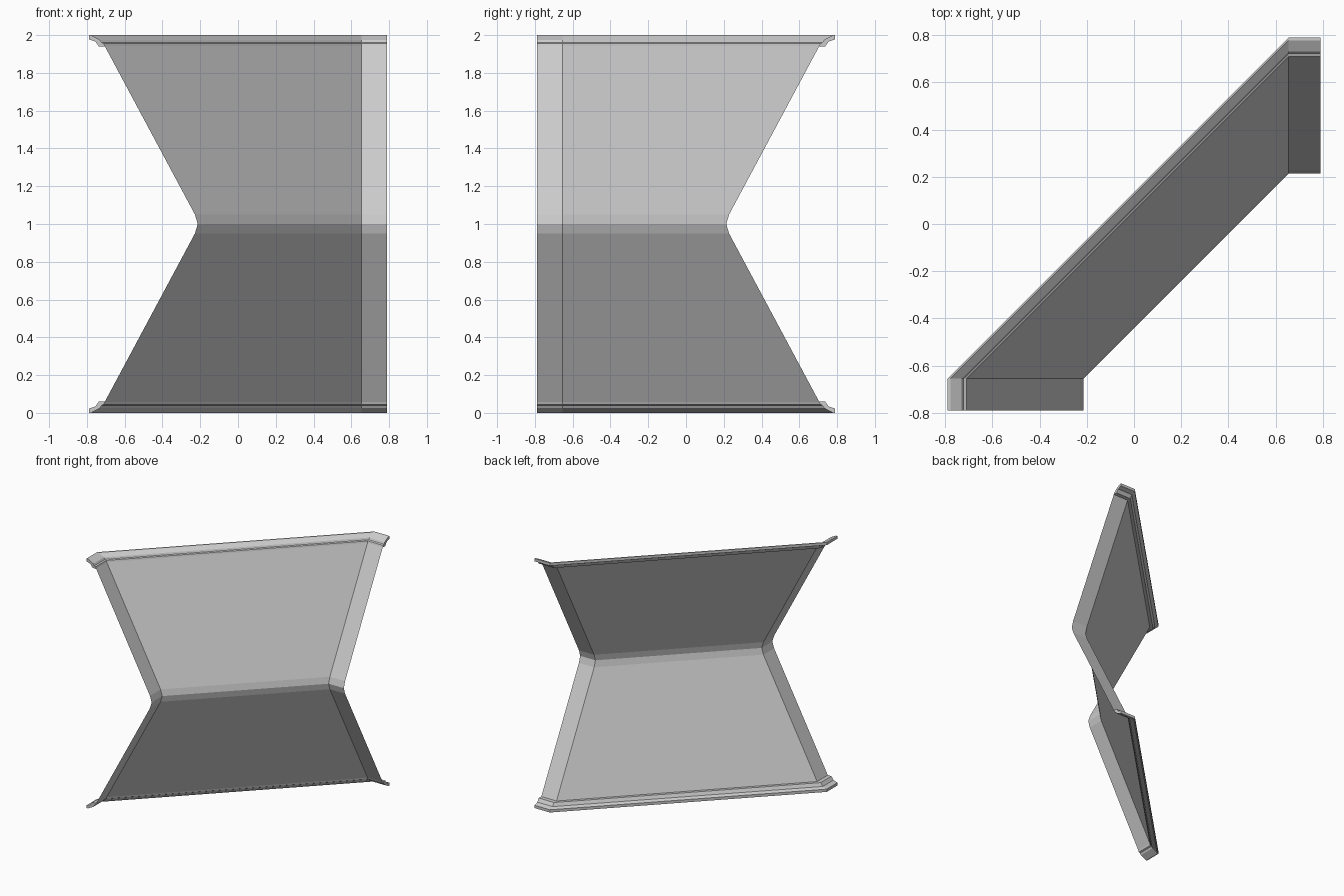
import bpy, bmesh

if "Cube" in bpy.data.objects:
    bpy.data.objects.remove(bpy.data.objects["Cube"])

R, C = 0.79, 0.655   # outer reach and corner position in plan


def station(d, z):
    """Plan path of the chamfered corner, inset by d, at height z."""
    return [(-R + d, -R, z), (-R + d, -C, z), (C, R - d, z), (R, R - d, z)]


def sweep(name, profile, closed):
    """Sweep a (inset, height) profile along the corner path."""
    bm = bmesh.new()
    rows = [[bm.verts.new(p) for p in station(d, z)] for d, z in profile]
    n = len(rows)
    for i in range(n if closed else n - 1):
        a, b = rows[i], rows[(i + 1) % n]
        for k in range(3):
            bm.faces.new((a[k], b[k], b[k + 1], a[k + 1]))
    if closed:
        bm.faces.new([r[0] for r in rows])
        bm.faces.new([r[3] for r in reversed(rows)])
        bmesh.ops.recalc_face_normals(bm, faces=bm.faces)
    else:
        # open wall: make it face the outer side (up-left in plan)
        bm.normal_update()
        if sum(f.normal.y - f.normal.x for f in bm.faces) < 0:
            bmesh.ops.reverse_faces(bm, faces=bm.faces)
    me = bpy.data.meshes.new(name)
    bm.to_mesh(me)
    bm.free()
    ob = bpy.data.objects.new(name, me)
    bpy.context.collection.objects.link(ob)
    return ob


# pinched wall sheet with a softened waist
half = [(0.08, 0.05), (0.562, 0.95)]
wall = half + [(0.577, 1.0)] + [(d, 2 - z) for d, z in reversed(half)]
sweep("pinched_wall", wall, False)

# thin flared moulding along the bottom and top edges
trim = [(0, 0), (0, 0.022), (0.035, 0.034), (0.053, 0.06), (0.085, 0.06),
        (0.08, 0.045), (0.068, 0.04), (0.06, 0.026), (0.012, 0)]
sweep("bottom_trim", trim, True)
sweep("top_trim", [(d, 2 - z) for d, z in trim], True)
